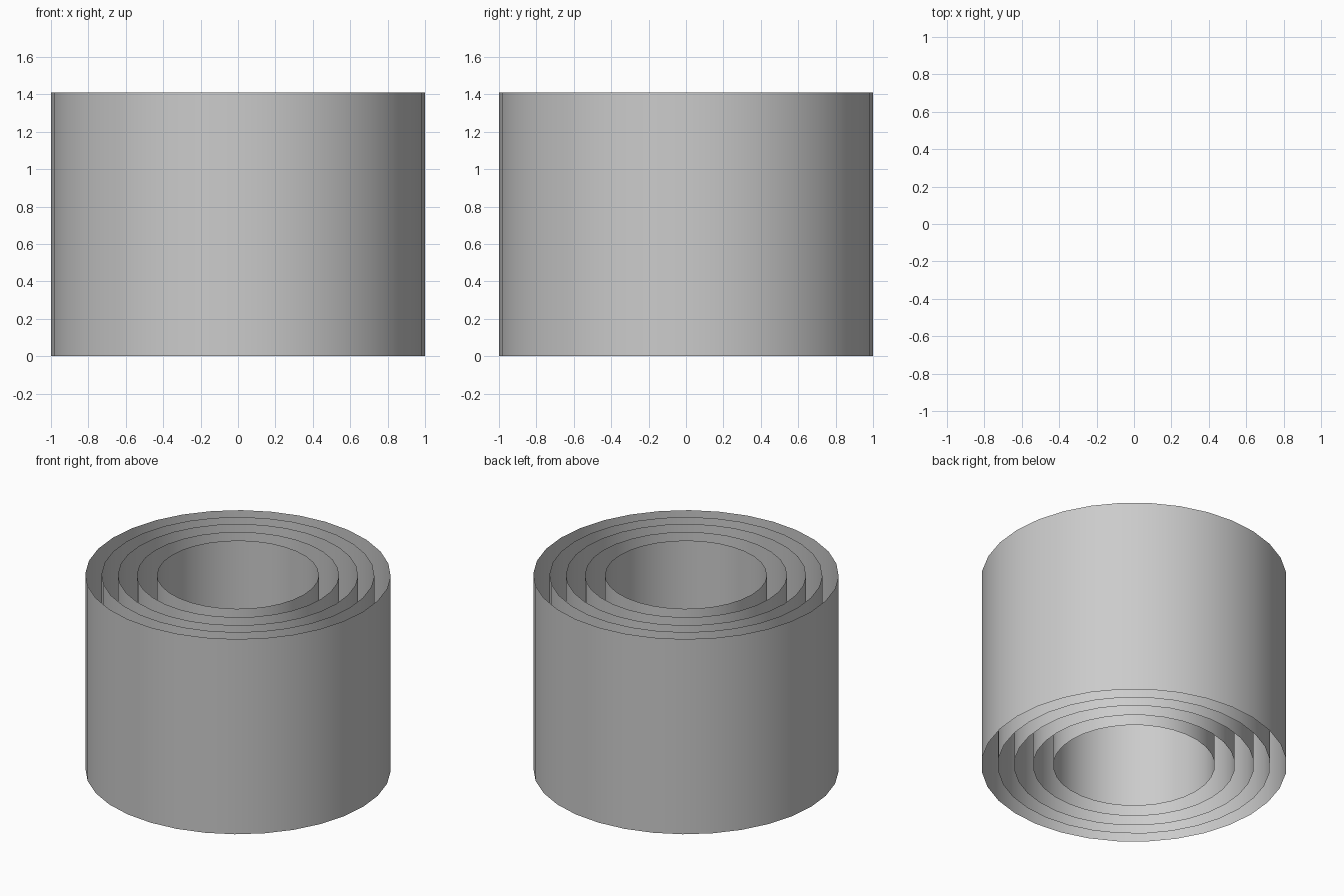
import bpy

if "Cube" in bpy.data.objects:
    bpy.data.objects.remove(bpy.data.objects["Cube"])

HEIGHT = 1.41
SIDES = 32
RADII = [1.0, 0.893, 0.786, 0.662, 0.53]


def open_tube(name, radius):
    # Thin-walled tube, open at both ends
    bpy.ops.mesh.primitive_cylinder_add(
        vertices=SIDES, radius=radius, depth=HEIGHT,
        end_fill_type='NOTHING', location=(0, 0, HEIGHT / 2))
    tube = bpy.context.object
    tube.name = name
    bpy.ops.object.shade_smooth_by_angle()
    return tube


# Nested concentric tubes, outermost first
for i, r in enumerate(RADII):
    open_tube(f"tube_wall_{i + 1}", r)
